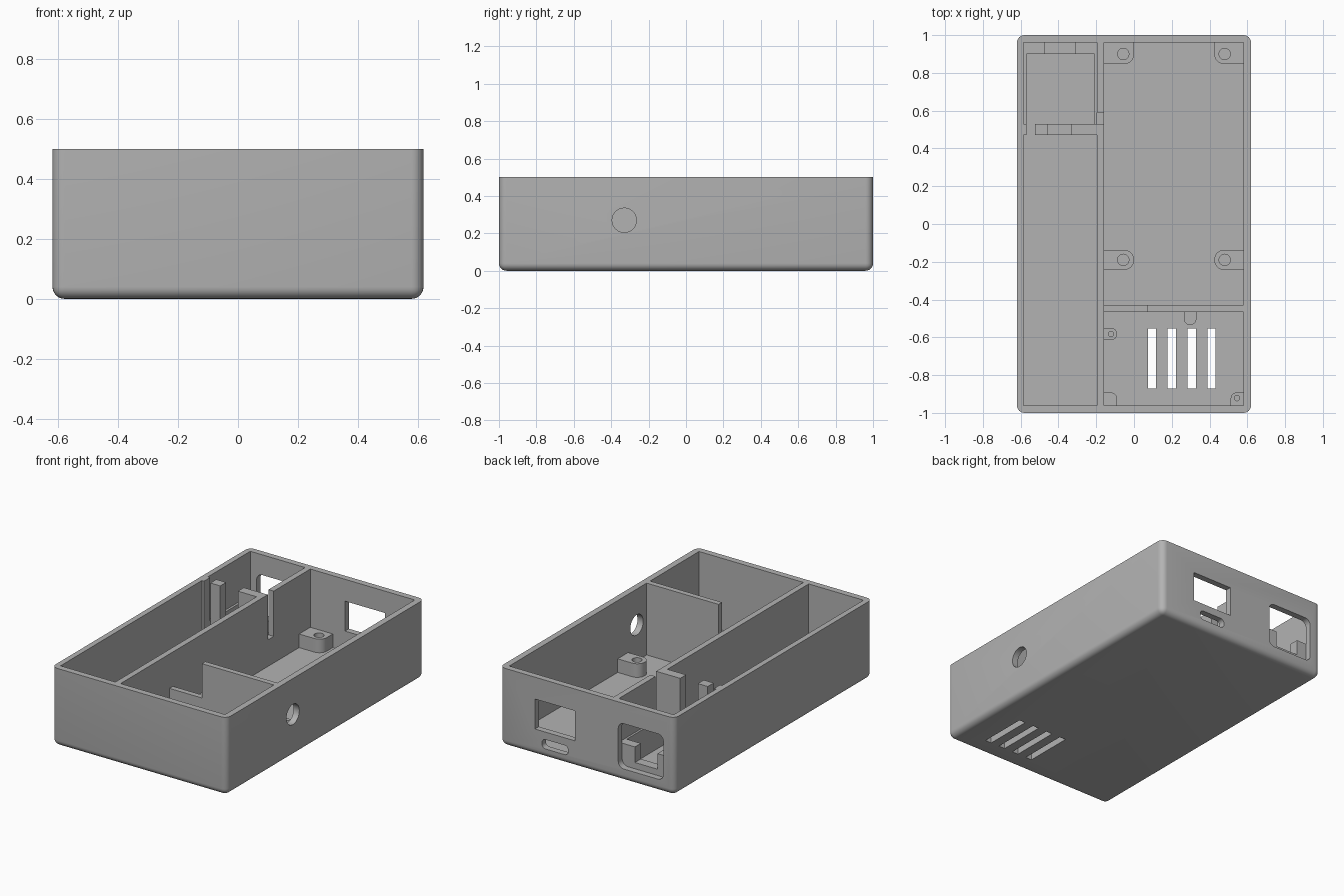
import bpy, bmesh
from math import sin, cos, pi

if "Cube" in bpy.data.objects:
    bpy.data.objects.remove(bpy.data.objects["Cube"])

# Single plastic colour
GREY = (0.45, 0.45, 0.45, 1)
plastic = bpy.data.materials.new("grey_plastic")
plastic.use_nodes = True
plastic.diffuse_color = GREY
plastic.node_tree.nodes["Principled BSDF"].inputs["Base Color"].default_value = GREY

W, L, H = 0.62, 1.0, 0.5          # half width, half length, height
FLOOR, ROUND = 0.04, 0.04
LEFT, RIGHT, END = -0.585, 0.58, 0.96   # inner wall faces
DIV0, DIV1 = -0.197, -0.16        # long divider faces


def outline(u0, u1, v0, v1, radii, steps=8):
    """Rectangle with a separate radius for each corner, counter-clockwise."""
    corners = [(u0, v0, 1, 1), (u1, v0, -1, 1), (u1, v1, -1, -1), (u0, v1, 1, -1)]
    points = []
    for i, ((u, v, su, sv), r) in enumerate(zip(corners, radii)):
        if r == 0:
            points.append((u, v))
            continue
        for k in range(steps + 1):
            a = pi + (i + k / steps) * pi / 2
            points.append((u + su * r + r * cos(a), v + sv * r + r * sin(a)))
    return points


def prism(name, u, v, w, radii=(0, 0, 0, 0), axis="z"):
    """Extrude a rounded rectangle in u, v along the axis over the range w."""
    place = {"z": lambda a, b, c: (a, b, c),
             "y": lambda a, b, c: (a, c, b),
             "x": lambda a, b, c: (c, a, b)}[axis]
    bm = bmesh.new()
    points = outline(*u, *v, radii)
    low = [bm.verts.new(place(a, b, w[0])) for a, b in points]
    high = [bm.verts.new(place(a, b, w[1])) for a, b in points]
    bm.faces.new(low)
    bm.faces.new(high)
    n = len(points)
    for i in range(n):
        j = (i + 1) % n
        bm.faces.new((low[i], low[j], high[j], high[i]))
    bmesh.ops.remove_doubles(bm, verts=bm.verts, dist=1e-5)
    bmesh.ops.recalc_face_normals(bm, faces=bm.faces)
    mesh = bpy.data.meshes.new(name)
    bm.to_mesh(mesh)
    bm.free()
    ob = bpy.data.objects.new(name, mesh)
    bpy.context.collection.objects.link(ob)
    mesh.materials.append(plastic)
    return ob


def disc(name, u, v, r, w, axis="z"):
    return prism(name, (u - r, u + r), (v - r, v + r), w, (r,) * 4, axis)


def activate(ob):
    bpy.ops.object.select_all(action="DESELECT")
    ob.select_set(True)
    bpy.context.view_layer.objects.active = ob


def cut(ob, *cutters):
    for c in cutters:
        c.hide_render = True
        mod = ob.modifiers.new("cut", "BOOLEAN")
        mod.operation, mod.solver, mod.object = "DIFFERENCE", "EXACT", c
        activate(ob)
        bpy.ops.object.modifier_apply(modifier=mod.name)
        bpy.data.objects.remove(c)


def smooth(ob):
    activate(ob)
    bpy.ops.object.shade_smooth_by_angle(angle=pi / 6)


# Outer shell: rounded upright corners and rounded bottom edge
shell = prism("case_shell", (-W, W), (-L, L), (0, H))
bm = bmesh.new()
bm.from_mesh(shell.data)
edges = [e for e in bm.edges if min(v.co.z for v in e.verts) < H / 2]
bmesh.ops.bevel(bm, geom=edges, offset=ROUND, segments=6, profile=0.5, affect="EDGES")
bm.to_mesh(shell.data)
bm.free()

# Cavity, back wall openings, side hole and floor vents
back = (END - 0.02, L + 0.1)
cut(shell, prism("cavity", (LEFT, RIGHT), (-END, END), (FLOOR, H + 0.1)))
cut(shell,
    prism("inlet_hole", (-0.54, -0.22), (0.08, 0.37), back, (0.04,) * 4, "y"),
    prism("display_port", (0.085, 0.37), (0.168, 0.36), back, axis="y"),
    prism("cable_slot", (0.135, 0.32), (0.06, 0.12), back, (0.025,) * 4, "y"),
    disc("round_hole", -0.33, 0.27, 0.065, (RIGHT - 0.02, W + 0.1), "x"))
for x in (0.095, 0.2, 0.305, 0.41):
    cut(shell, prism("vent", (x - 0.022, x + 0.022), (-0.87, -0.553), (-0.1, FLOOR + 0.02)))
smooth(shell)

# Long divider with a cable notch
divider = prism("long_divider", (DIV0, DIV1), (-END, END), (FLOOR, H))
cut(divider, prism("notch", (DIV0 - 0.1, DIV1 + 0.1), (0.53, 0.59), (0.21, H + 0.1)))

# Cross wall with a lowered section, and its locating tab
prism("cross_wall_high", (0.07, RIGHT), (-0.465, -0.43), (FLOOR, H))
prism("cross_wall_low", (DIV1, 0.07), (-0.465, -0.43), (FLOOR, 0.28))
smooth(prism("locating_tab", (0.265, 0.33), (-0.535, -0.465), (FLOOR, 0.13),
             (0.032, 0.032, 0, 0)))

# Inlet bay: retaining posts, sill and wall rib
bay = (0.47, 0.53)
prism("inner_post", (-0.33, DIV0), bay, (FLOOR, H))
prism("inlet_sill", (-0.455, -0.33), bay, (FLOOR, 0.2))
prism("outer_post", (-0.525, -0.455), bay, (FLOOR, H))
prism("wall_rib", (LEFT, -0.57), bay, (FLOOR, H))

# Inlet bay: ledge behind the opening with a notch, and side ledges
ledge = prism("inlet_ledge", (LEFT, DIV0), (0.9, END), (FLOOR, 0.22))
cut(ledge, prism("ledge_notch", (-0.47, -0.31), (0.8, 1.1), (0.12, 0.4)))
prism("outer_side_ledge", (LEFT, -0.57), (0.53, 0.9), (FLOOR, 0.22))
prism("inner_side_ledge", (-0.21, DIV0), (0.53, 0.9), (FLOOR, 0.22))


def boss(name, u, v, radii, hole=None, r=0.03):
    ob = prism(name, u, v, (FLOOR, 0.127), radii)
    if hole:
        cut(ob, disc("screw_hole", *hole, r, (FLOOR + 0.01, 0.3)))
    smooth(ob)


# Circuit board standoffs
R = 0.052
for x, span, side in ((-0.057, (DIV1, 0), "right"), (0.48, (0.425, RIGHT), "left")):
    near = (0, R, R, 0) if side == "right" else (R, 0, 0, R)
    far = (0, R, 0, 0) if side == "right" else (R, 0, 0, 0)
    boss("back_standoff_" + side, span, (0.847, END), far, (x, 0.9))
    boss("front_standoff_" + side, span, (-0.243, -0.137), near, (x, -0.19))

# Small bosses in the vented compartment
S = 0.032
boss("small_boss_side", (DIV1, -0.09), (-0.615, -0.55), (0, S, S, 0), (-0.122, -0.583), 0.014)
boss("small_boss_right", (0.512, RIGHT), (-END, -0.892), (0, 0, 0, S), (0.545, -0.922), 0.014)
boss("small_boss_left", (DIV1, -0.09), (-END, -0.892), (0, 0, S, 0))
